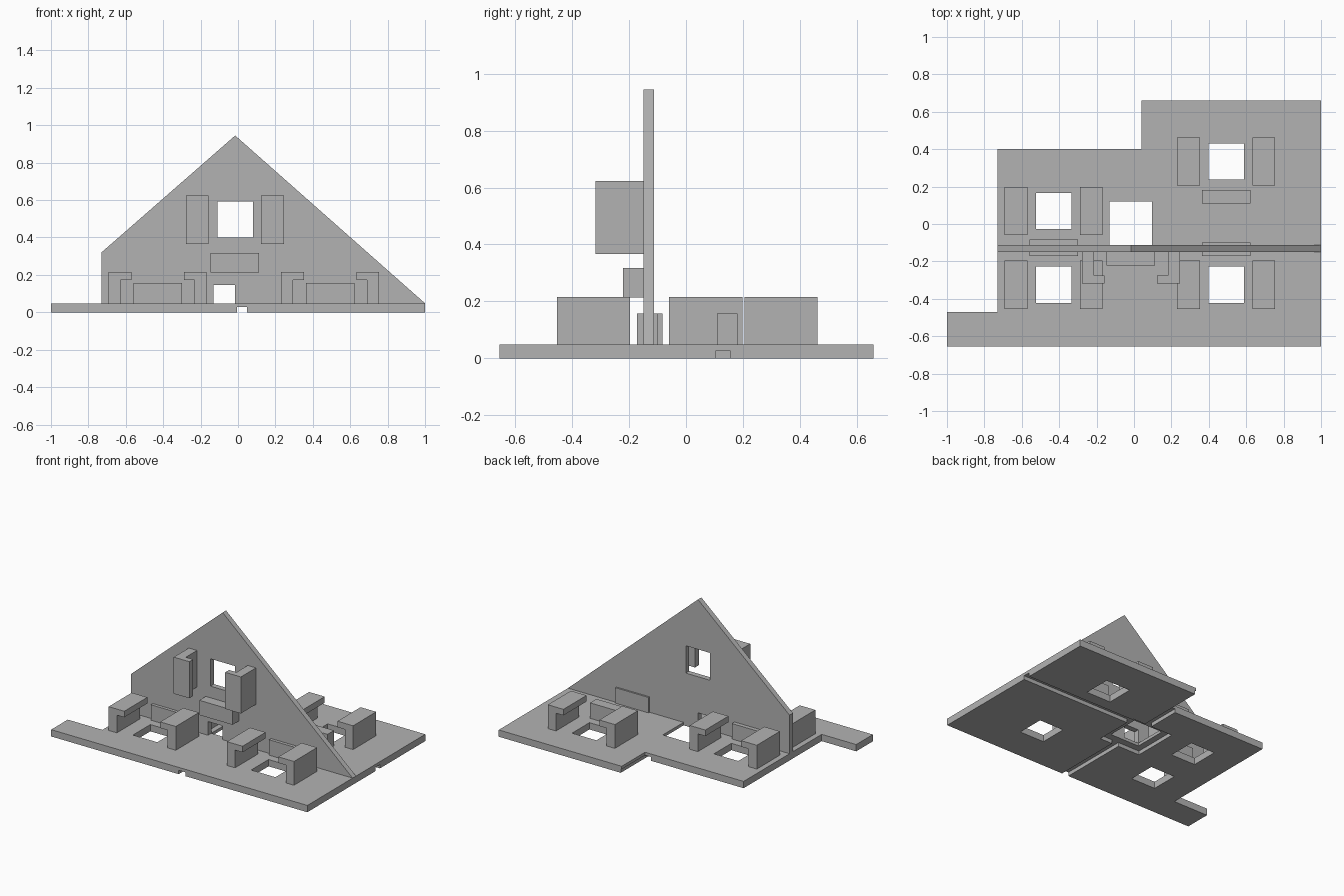
import bpy
import bmesh
from mathutils import Matrix, Vector

cube = bpy.data.objects.get("Cube")
if cube:
    bpy.data.objects.remove(cube, do_unlink=True)

grey = bpy.data.materials.new("plain grey")
grey.use_nodes = True
COLOUR = (0.45, 0.45, 0.45, 1)
grey.diffuse_color = COLOUR
grey.node_tree.nodes["Principled BSDF"].inputs["Base Color"].default_value = COLOUR

FLOOR = 0.048
WALL_FRONT, WALL_BACK = -0.15, -0.112


def prism(name, points, depth, matrix=Matrix()):
    """Extrude a flat outline along its local z, then place it."""
    bm = bmesh.new()
    face = bm.faces.new([bm.verts.new((x, y, 0)) for x, y in points])
    result = bmesh.ops.extrude_face_region(bm, geom=[face])
    top = [v for v in result["geom"] if isinstance(v, bmesh.types.BMVert)]
    bmesh.ops.translate(bm, verts=top, vec=(0, 0, depth))
    bm.transform(matrix)
    bmesh.ops.recalc_face_normals(bm, faces=bm.faces)
    mesh = bpy.data.meshes.new(name)
    bm.to_mesh(mesh)
    bm.free()
    mesh.materials.append(grey)
    obj = bpy.data.objects.new(name, mesh)
    bpy.context.collection.objects.link(obj)
    return obj


def box(name, low, high):
    (x0, y0, z0), (x1, y1, z1) = low, high
    outline = [(x0, y0), (x1, y0), (x1, y1), (x0, y1)]
    return prism(name, outline, z1 - z0, Matrix.Translation((0, 0, z0)))


def cut(obj, low, high):
    """Cut a box out of an object and discard the cutter."""
    cutter = box("cutter", low, high)
    cutter.hide_render = True
    mod = obj.modifiers.new("cut", "BOOLEAN")
    mod.operation = "DIFFERENCE"
    mod.solver = "EXACT"
    mod.object = cutter
    graph = bpy.context.evaluated_depsgraph_get()
    mesh = bpy.data.meshes.new_from_object(obj.evaluated_get(graph))
    obj.modifiers.clear()
    obj.data = mesh
    bpy.data.objects.remove(cutter, do_unlink=True)


# Maps an upright drawing (x, z) to the world, extruding towards -y
UPRIGHT = Matrix.Rotation(1.5707963, 4, "X")

# Floor slab with a stepped outline
slab = prism("floor_slab", [(-1, -0.655), (1, -0.655), (1, 0.66), (0.04, 0.66),
                            (0.04, 0.4), (-0.73, 0.4), (-0.73, -0.47), (-1, -0.47)], FLOOR)

# Channels under the slab, meeting in a recess round the central shaft
CHANNEL = 0.027
cut(slab, (-0.005, -0.8, -0.1), (0.047, 0.8, CHANNEL))
cut(slab, (0, 0.105, -0.1), (1.2, 0.155, CHANNEL))
cut(slab, (-0.175, -0.16, -0.1), (0.145, 0.165, CHANNEL))
cut(slab, (-0.13, WALL_BACK, -0.1), (0.097, 0.12, 0.2))

# Gable wall with a window and a small doorway
wall = prism("gable_wall", [(-0.73, FLOOR), (1, FLOOR), (-0.015, 0.945), (-0.73, 0.32)],
             WALL_BACK - WALL_FRONT, Matrix.Translation((0, WALL_BACK, 0)) @ UPRIGHT)
cut(wall, (-0.11, -0.3, 0.4), (0.08, 0.1, 0.593))
cut(wall, (-0.13, -0.3, 0), (-0.015, 0.1, 0.145))


# Hooked brackets either side of an opening
def brackets(name, place):
    for side, label in ((-1, "right"), (1, "left")):
        hook = [(0.262, 0), (0.262, 0.168), (0.14, 0.168), (0.14, 0.125),
                (0.198, 0.125), (0.198, 0)]
        outline = [(side * x, z) for x, z in hook]
        prism(f"{name}_{label}_bracket", outline, 0.258,
              place @ Matrix.Translation((0, 0.129, 0)) @ UPRIGHT)


# Floor openings: name, centre, and the side on which the bar stands
modules = [("front_right", -0.43, -0.325, 1), ("front_left", 0.493, -0.325, 1),
           ("back_right", -0.43, 0.07, -1), ("back_left", 0.493, 0.334, -1)]
for name, x, y, side in modules:
    cut(slab, (x - 0.095, y - 0.097, -0.1), (x + 0.095, y + 0.097, 0.2))
    brackets(name, Matrix.Translation((x, y, FLOOR)))
    near, far = sorted((y + side * 0.153, y + side * 0.225))
    box(name + "_bar", (x - 0.13, near, FLOOR), (x + 0.13, far, 0.157))

# Same brackets and bar on the wall, facing forward
brackets("wall", Matrix.Translation(Vector((-0.017, WALL_FRONT, 0.495))) @ UPRIGHT)
box("wall_bar", (-0.147, -0.222, 0.214), (0.113, WALL_FRONT, 0.318))
